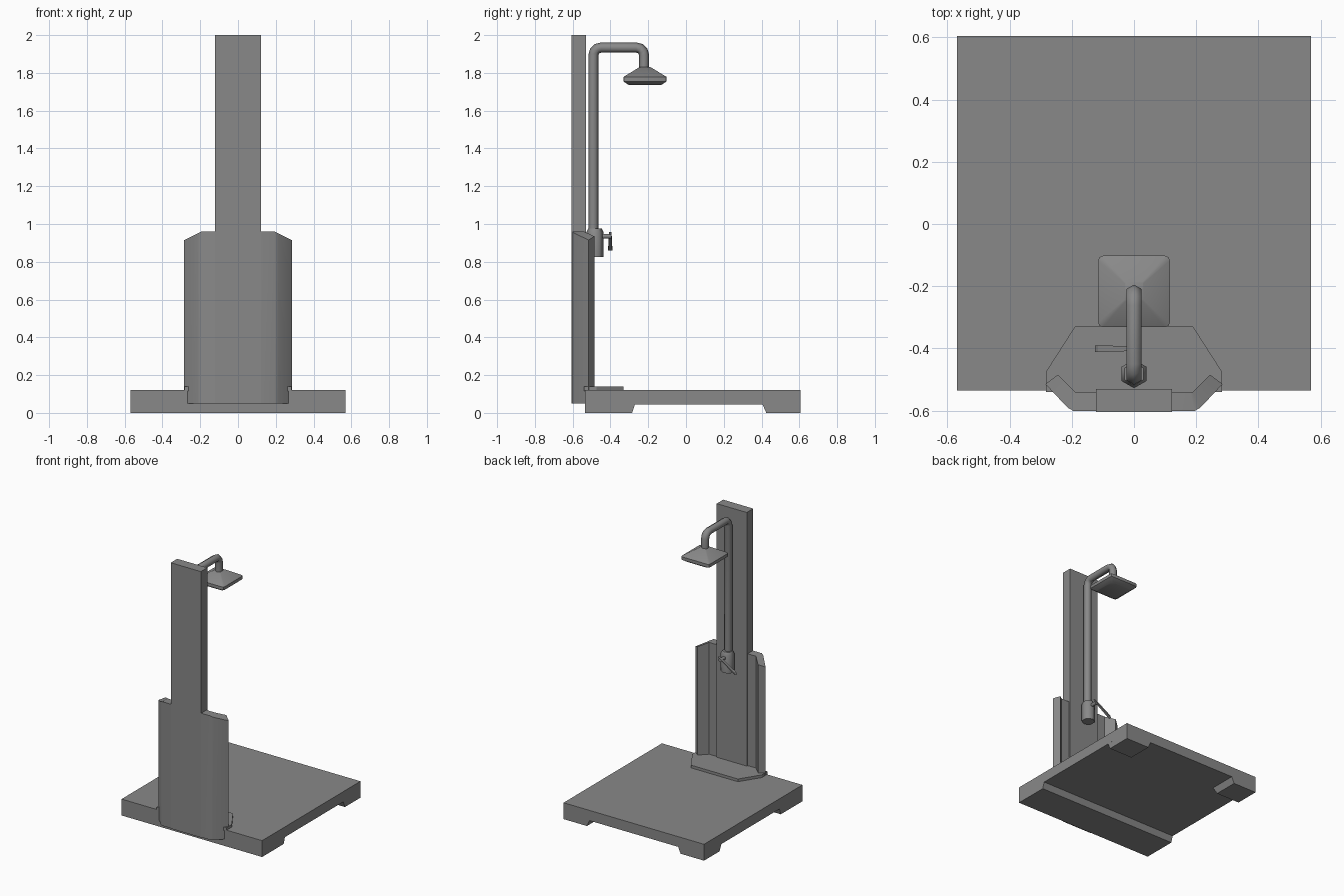
import bpy, bmesh, math
from mathutils import Vector

cube = bpy.data.objects.get("Cube")
if cube:
    bpy.data.objects.remove(cube)

gray = bpy.data.materials.new("mid_gray")
gray.use_nodes = True
COLOUR = (0.25, 0.25, 0.25, 1)
gray.diffuse_color = COLOUR
gray.node_tree.nodes["Principled BSDF"].inputs["Base Color"].default_value = COLOUR


def loft(name, rings, smooth=None):
    """Skin a list of equal-sized rings and cap both ends."""
    bm = bmesh.new()
    loops = [[bm.verts.new(p) for p in ring] for ring in rings]
    n = len(loops[0])
    for a, b in zip(loops, loops[1:]):
        for i in range(n):
            j = (i + 1) % n
            bm.faces.new((a[i], a[j], b[j], b[i]))
    bm.faces.new(loops[0])
    bm.faces.new(loops[-1])
    bmesh.ops.recalc_face_normals(bm, faces=bm.faces)
    mesh = bpy.data.meshes.new(name)
    bm.to_mesh(mesh)
    bm.free()
    mesh.materials.append(gray)
    obj = bpy.data.objects.new(name, mesh)
    bpy.context.collection.objects.link(obj)
    if smooth:
        bpy.ops.object.select_all(action="DESELECT")
        obj.select_set(True)
        bpy.context.view_layer.objects.active = obj
        bpy.ops.object.shade_smooth_by_angle(angle=math.radians(smooth))
    return obj


def rect(x0, x1, y0, y1, z):
    return [(x0, y0, z), (x1, y0, z), (x1, y1, z), (x0, y1, z)]


def box(name, x0, x1, y0, y1, z0, z1):
    return loft(name, [rect(x0, x1, y0, y1, z) for z in (z0, z1)])


def rounded_square(half, radius, cy, z):
    ring = []
    for k in range(4):
        corner = math.radians(45 + 90 * k)
        cx, cyy = [math.copysign(half - radius, f(corner)) for f in (math.cos, math.sin)]
        for step in (-45, 0, 45):
            a = corner + math.radians(step)
            ring.append((cx + radius * math.cos(a), cy + cyy + radius * math.sin(a), z))
    return ring


def tube(name, path, radii, sides=6, smooth=61):
    """Sweep a polygon along a path, keeping one vertex row in the bending plane."""
    pts = [Vector(p) for p in path]
    rings = []
    for i, p in enumerate(pts):
        t = (pts[min(i + 1, len(pts) - 1)] - pts[max(i - 1, 0)]).normalized()
        side = Vector((1, 0, 0))
        up = side.cross(t).normalized()
        rings.append([p + radii[i] * (math.cos(a) * up + math.sin(a) * side)
                      for a in (math.tau * k / sides for k in range(sides))])
    return loft(name, rings, smooth)


# Floor tray: slab, full-width front rail and two tapered rear feet
W, FRONT, BACK, LIP = 0.57, -0.535, 0.605, 0.045
box("tray_slab", -W, W, FRONT, BACK, LIP, 0.12)
loft("front_rail", [rect(-W, W, FRONT, -0.285, 0), rect(-W, W, FRONT, -0.27, LIP)])
for side, name in ((1, "left_rear_foot"), (-1, "right_rear_foot")):
    loft(name, [rect(side * 0.38, side * W, 0.425, BACK, 0),
                rect(side * 0.36, side * W, 0.405, BACK, LIP)])

# Raised plate at the foot of the column
half_plate = [(0.283, -0.54), (0.283, -0.475), (0.19, -0.33)]
outline = half_plate + [(-x, y) for x, y in reversed(half_plate)]
loft("foot_plate", [[(x, y, z) for x, y in outline] for z in (0.115, 0.14)])

# Column
box("column", -0.122, 0.122, -0.605, -0.53, 0.05, 2.0)

# Folded panel: paired outer and inner points, wings sloping down at the top
stations = [((0.285, -0.515), (0.245, -0.485)),
            ((0.212, -0.592), (0.19, -0.54)),
            ((0.195, -0.601), (0.18, -0.54))]
stations += [tuple((-x, y) for x, y in pair) for pair in reversed(stations)]


def panel_top(x):
    return 0.96 - 0.5 * max(0, abs(x) - 0.195)


loft("folded_panel", [[(ox, oy, 0.05), (ix, iy, 0.05),
                       (ix, iy, panel_top(ix)), (ox, oy, panel_top(ox))]
                      for (ox, oy), (ix, iy) in stations], 40)

# Shower pipe with two rounded elbows
PIPE_Y, HEAD_Y, ARM_Z, BEND, R = -0.49, -0.222, 1.934, 0.04, 0.027
path = [(0, PIPE_Y, 0.96)]
for cy, start in ((PIPE_Y + BEND, 180), (HEAD_Y - BEND, 90)):
    for k in range(4):
        a = math.radians(start - 30 * k)
        path.append((0, cy + BEND * math.cos(a), ARM_Z - BEND + BEND * math.sin(a)))
path.append((0, HEAD_Y, 1.82))
tube("shower_pipe", path, [R] * len(path))

# Square shower head
head_profile = [(0.085, 1.735), (0.115, 1.755), (0.115, 1.778), (0.03, 1.83)]
loft("shower_head", [rounded_square(h, h * 0.13, -0.217, z) for h, z in head_profile], 35)

# Valve body with a chamfered collar
valve = [(0.825, 0.046), (0.955, 0.046), (0.975, 0.036)]
tube("valve_body", [(0, -0.482, z) for z, r in valve], [r for z, r in valve])

# Valve stem and lever
tube("valve_stem", [(0, -0.46, 0.935), (0, -0.395, 0.935)], [0.013, 0.013])
lever = [(0.012, 0.95, 0.007), (-0.03, 0.925, 0.008), (-0.12, 0.868, 0.011)]
loft("valve_lever", [[(x + dx, -0.401 + dy, z + dz)
                      for dx, dy, dz in ((-0.005, -w, -0.008), (-0.005, w, -0.008),
                                         (0.005, w, 0.008), (0.005, -w, 0.008))]
                     for x, z, w in lever])
